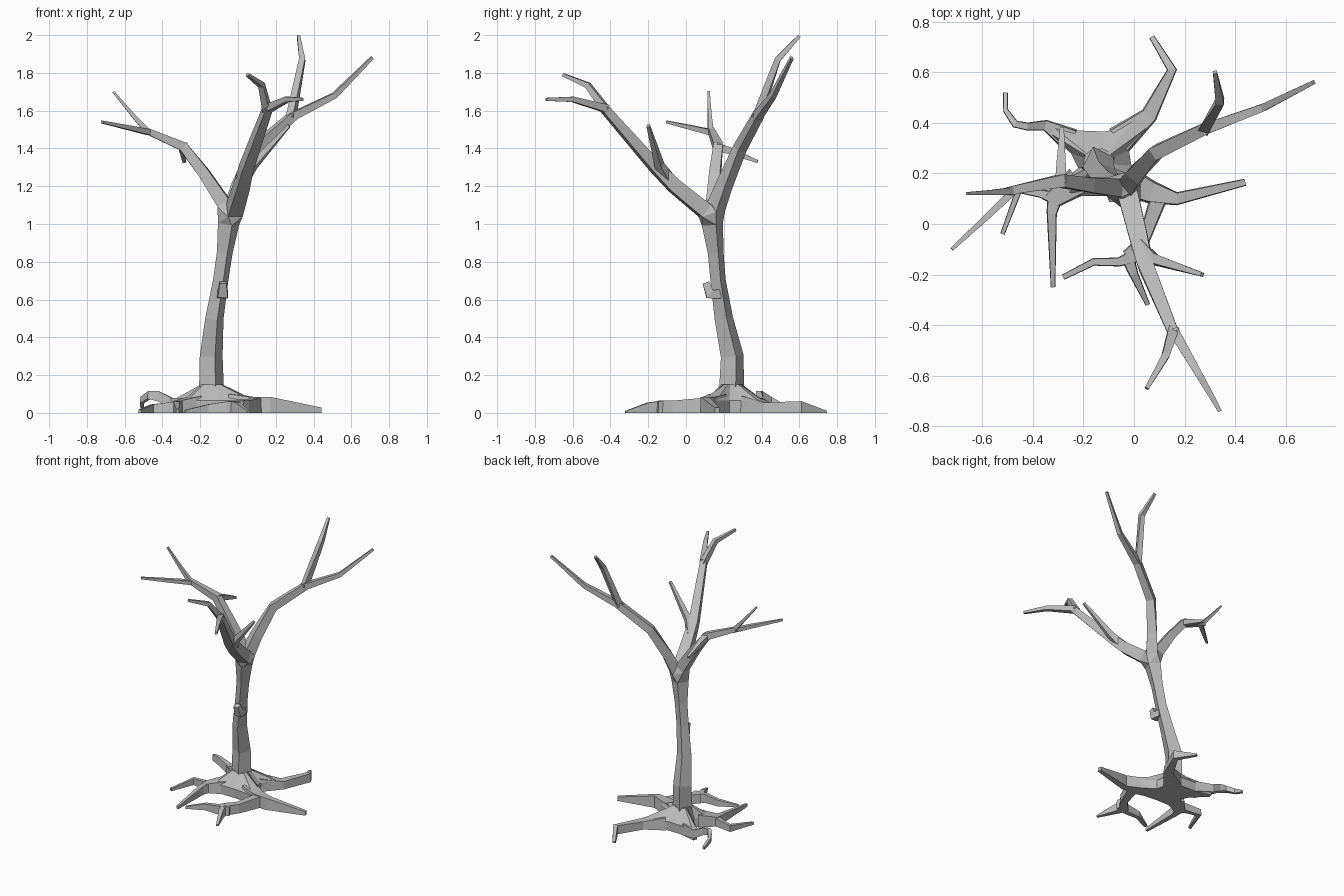
import bpy
import bmesh
from mathutils import Vector

cube = bpy.data.objects.get("Cube")
if cube:
    bpy.data.objects.remove(cube, do_unlink=True)

GREY = 0.5
bark = bpy.data.materials.new("grey_bark")
bark.use_nodes = True
bark.diffuse_color = (GREY, GREY, GREY, 1)
bark.node_tree.nodes["Principled BSDF"].inputs["Base Color"].default_value = (GREY, GREY, GREY, 1)

CORNERS = ((-1, -1), (1, -1), (1, 1), (-1, 1))


def finish(name, bm):
    """Turn a bmesh into a flat shaded object with the bark material."""
    bmesh.ops.recalc_face_normals(bm, faces=bm.faces[:])
    mesh = bpy.data.meshes.new(name)
    bm.to_mesh(mesh)
    bm.free()
    mesh.materials.append(bark)
    obj = bpy.data.objects.new(name, mesh)
    bpy.context.collection.objects.link(obj)
    return obj


def skin_rings(name, rings):
    """Join closed rings of points into a capped tube."""
    bm = bmesh.new()
    loops = [[bm.verts.new(p) for p in ring] for ring in rings]
    for low, high in zip(loops, loops[1:]):
        for i in range(len(low)):
            j = (i + 1) % len(low)
            bm.faces.new((low[i], low[j], high[j], high[i]))
    bm.faces.new(loops[0][::-1])
    bm.faces.new(loops[-1])
    return finish(name, bm)


def directions(points):
    """Mitred direction of travel at every point of a path."""
    steps = [(b - a).normalized() for a, b in zip(points, points[1:])]
    inner = [(a + b).normalized() for a, b in zip(steps, steps[1:])]
    return [steps[0]] + inner + [steps[-1]]


def square(center, along, half, ref):
    side = along.cross(Vector(ref)).normalized()
    up = side.cross(along)
    return [center + (side * a + up * b) * half for a, b in CORNERS]


def limb(name, path, ref=(0, 0, 1)):
    """Square tapering limb; path points are x, y, z, half width."""
    points = [Vector(p[:3]) for p in path]
    rings = [square(c, d, p[3], ref)
             for c, d, p in zip(points, directions(points), path)]
    skin_rings(name, rings)
    return rings


def root(name, path):
    """Upright box section; path points are x, y, half width, bottom, top."""
    points = [Vector((p[0], p[1], 0)) for p in path]
    rings = []
    for c, d, (x, y, half, low, high) in zip(points, directions(points), path):
        side = Vector((-d.y, d.x, 0)) * half
        lo, hi = Vector((0, 0, low)), Vector((0, 0, high))
        rings.append([c - side + lo, c + side + lo, c + side * 0.85 + hi, c - side * 0.85 + hi])
    skin_rings(name, rings)


# Trunk, its square section turned a little
trunk = limb("trunk", [
    (-.14, .24, .08, .05), (-.142, .245, .3, .045), (-.125, .2, .5, .036),
    (-.092, .17, .7, .03), (-.07, .157, .85, .031), (-.05, .14, 1.0, .042)], ref=(.45, .9, 0))
limb("trunk_stub", [(-.09, .18, .63, .025), (-.08, .125, .63, .026), (-.08, .105, .69, .018)],
     ref=(1, 0, 0))

# Front limb with its side branch and twigs
front = limb("front_limb", [
    (-.02, .10, 1.07, .04), (.02, -.06, 1.2, .036), (.045, -.16, 1.3, .031),
    (.16, -.44, 1.62, .021)])
limb("front_side_branch", [(.02, -.09, 1.23, .028), (.08, -.14, 1.31, .02), (.27, -.2, 1.52, .008)])
limb("front_upper_twig", [(.155, -.42, 1.6, .021), (.125, -.52, 1.735, .015), (.05, -.65, 1.79, .008)])
limb("front_lower_twig", [(.155, -.42, 1.61, .021), (.26, -.6, 1.66, .014), (.34, -.74, 1.66, .008)])

# Back left limb and its twigs
back = limb("back_limb", [
    (-.025, .155, 1.08, .038), (.01, .2, 1.2, .033), (.09, .285, 1.4, .027), (.3, .385, 1.58, .023)])
limb("back_upper_twig", [(.28, .375, 1.56, .021), (.34, .485, 1.87, .016), (.32, .6, 1.995, .008)])
limb("back_outer_twig", [(.28, .375, 1.565, .022), (.51, .46, 1.68, .015), (.71, .56, 1.88, .008)])

# Right limb and its twigs
right = limb("right_limb", [
    (-.075, .145, 1.11, .036), (-.18, .155, 1.27, .029), (-.29, .17, 1.41, .025),
    (-.5, .13, 1.5, .015)])
limb("right_outer_twig", [(-.47, .135, 1.485, .015), (-.58, .03, 1.51, .012), (-.72, -.1, 1.54, .007)])
limb("right_upper_twig", [(-.48, .13, 1.49, .015), (-.56, .125, 1.58, .01), (-.66, .12, 1.7, .006)])
limb("right_back_twig", [(-.29, .16, 1.41, .022), (-.288, .24, 1.385, .018), (-.285, .38, 1.33, .008)])

# Swollen fork that wraps the ends of the trunk and the three limbs
bm = bmesh.new()
for ring in (trunk[-1], front[0], back[0], right[0]):
    for p in ring:
        bm.verts.new(p)
hull = bmesh.ops.convex_hull(bm, input=bm.verts[:])
inside = [v for v in hull["geom_interior"] if isinstance(v, bmesh.types.BMVert)]
bmesh.ops.delete(bm, geom=inside, context="VERTS")
finish("main_fork", bm)

# Flared root crown: ground outline rising to a ring round the trunk
outline = [(-.27, .11), (-.1, .11), (0, .1), (.07, .08), (.09, .16), (-.01, .23), (-.02, .29),
           (.05, .38), (0, .41), (-.11, .365), (-.23, .37), (-.34, .4), (-.35, .37),
           (-.25, .28), (-.22, .22), (-.29, .17)]
middle = Vector((-.14, .24, 0))
ground = [Vector((x, y, 0)) for x, y in outline]
shoulder = [p + Vector((0, 0, .065)) for p in ground]
neck = [middle + (p - middle).normalized() * .06 + Vector((0, 0, .15)) for p in ground]
skin_rings("root_crown", [ground, shoulder, neck])

# Left root pair, the second curling to the front
root("left_root", [(-.03, .17, .06, 0, .1), (.07, .125, .045, 0, .085), (.17, .1, .026, 0, .085),
                   (.44, .165, .014, 0, .028)])
root("front_root", [(.1, .11, .035, 0, .08), (.04, -.06, .024, 0, .065), (-.02, -.13, .032, 0, .065)])
root("front_root_right_tip", [(.02, -.12, .03, 0, .064), (-.06, -.15, .018, 0, .06),
                              (-.16, -.15, .015, 0, .045), (-.28, -.21, .011, 0, .015)])
root("front_root_front_tip", [(-.03, -.12, .028, 0, .064), (0, -.2, .018, 0, .055),
                              (.055, -.32, .009, 0, .01)])

# Right root with two tips
root("right_root", [(-.22, .17, .06, 0, .09), (-.33, .09, .034, 0, .062)])
root("right_root_front_tip", [(-.31, .12, .035, 0, .063), (-.325, .04, .02, 0, .06),
                              (-.32, -.25, .009, 0, .02)])
root("right_root_outer_tip", [(-.3, .1, .03, 0, .062), (-.37, .12, .016, 0, .055),
                              (-.455, .135, .017, 0, .045), (-.52, -.04, .009, 0, .018)])

# Back right root arching off the ground
root("arched_root", [(-.25, .33, .05, 0, .08), (-.35, .39, .022, .02, .08), (-.42, .385, .016, .06, .115),
                     (-.47, .395, .015, .075, .115), (-.508, .45, .011, .05, .085),
                     (-.508, .52, .009, .025, .045)])

# Back root
root("back_root", [(-.06, .33, .06, 0, .09), (.06, .43, .034, 0, .055), (.15, .61, .02, 0, .062),
                   (.07, .74, .011, 0, .012)])
